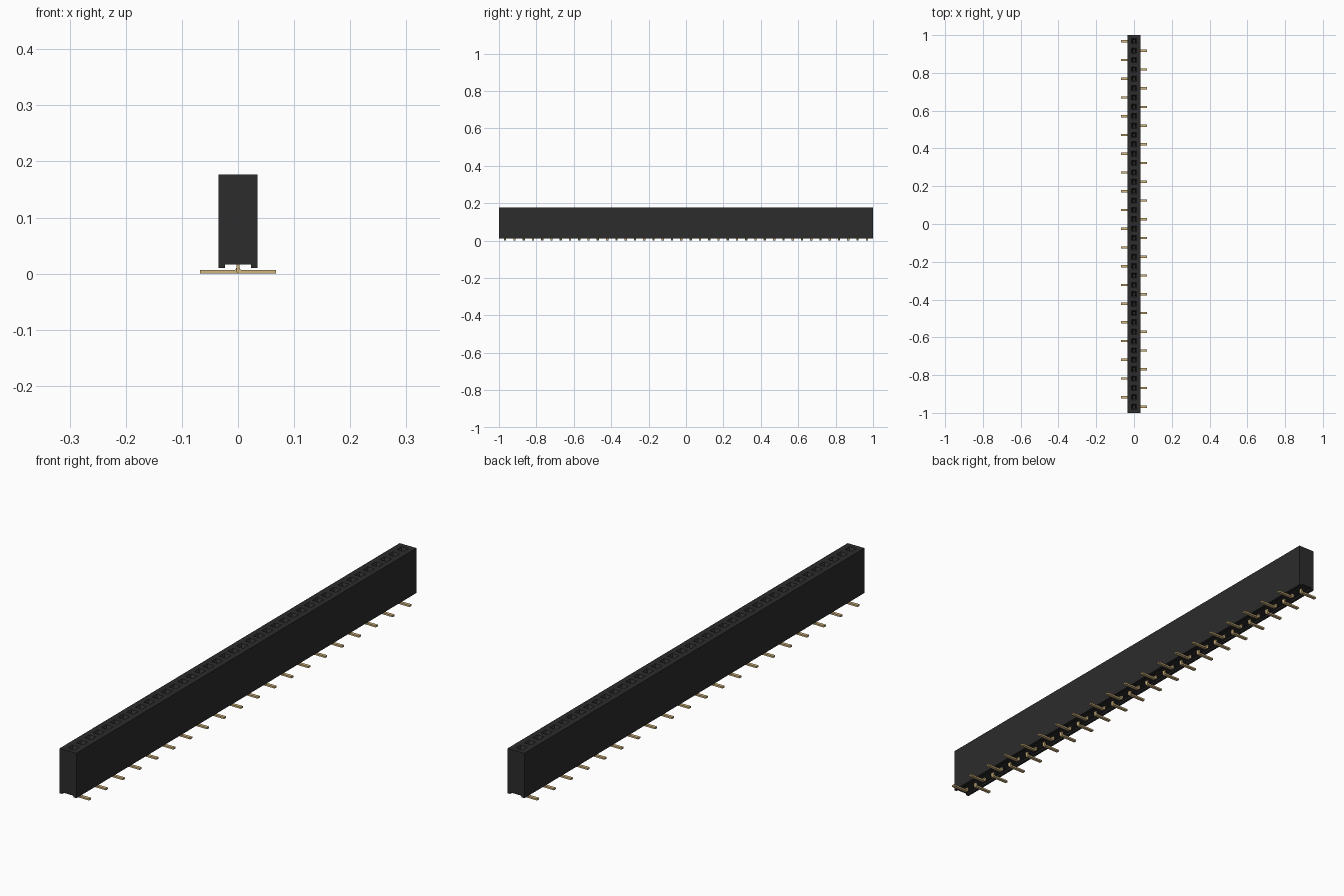
import bpy, bmesh, math
from mathutils import Vector

if "Cube" in bpy.data.objects:
    bpy.data.objects.remove(bpy.data.objects["Cube"], do_unlink=True)

COUNT, PITCH = 40, 0.0496
TOP, HALF_W = 0.177, 0.0345


def material(name, rgb, rough):
    m = bpy.data.materials.new(name)
    m.diffuse_color = (*rgb, 1)
    m.use_nodes = True
    b = m.node_tree.nodes["Principled BSDF"]
    b.inputs["Base Color"].default_value = (*rgb, 1)
    b.inputs["Roughness"].default_value = rough
    return m


black = material("black plastic", (0.025, 0.025, 0.025), 0.6)
gold = material("gold metal", (0.64, 0.46, 0.21), 0.4)


def finish(bm, name, mat):
    bmesh.ops.recalc_face_normals(bm, faces=bm.faces)
    me = bpy.data.meshes.new(name)
    bm.to_mesh(me)
    bm.free()
    me.materials.append(mat)
    ob = bpy.data.objects.new(name, me)
    bpy.context.collection.objects.link(ob)
    return ob


def loft(bm, profile, stations):
    """Sweep a closed x-z profile through the given y stations, capping both ends."""
    rings = [[bm.verts.new((x, y, z)) for x, z in profile] for y in stations]
    n = len(profile)
    for a, b in zip(rings, rings[1:]):
        for i in range(n):
            j = (i + 1) % n
            bm.faces.new((a[i], a[j], b[j], b[i]))
    bm.faces.new(rings[0])
    bm.faces.new(rings[-1][::-1])


# Housing: rectangular section with a shallow channel underneath
half = PITCH / 2
section = [(-HALF_W, 0.01), (-0.0235, 0.01), (-0.0235, 0.016), (0.0235, 0.016),
           (0.0235, 0.01), (HALF_W, 0.01), (HALF_W, TOP), (half, TOP),
           (-half, TOP), (-HALF_W, TOP)]
cells = [(i - COUNT / 2) * PITCH for i in range(COUNT + 1)]
bm = bmesh.new()
loft(bm, section, [-1.0] + cells + [1.0])
bmesh.ops.recalc_face_normals(bm, faces=bm.faces)

# Sockets: square mouth, tapered lead-in, deep straight hole
mouths = [f for f in bm.faces if f.normal.z > 0.9
          and abs(f.calc_center_median().x) < 0.001
          and f.calc_center_median().z > TOP - 0.001
          and abs(f.calc_center_median().y) < cells[-1]]
for thickness, depth in ((0.0108, 0), (0.007, -0.012), (0.0005, -0.1)):
    bmesh.ops.inset_individual(bm, faces=mouths, thickness=thickness, depth=depth,
                               use_even_offset=True)
finish(bm, "housing", black)


# Contacts: upright post bent into a foot, alternating sides along the row
def contact_profile(side):
    t, r = 0.003, 0.006
    bend = [(-t + r * (1 - math.cos(a)), r * (1 - math.sin(a)))
            for a in (math.radians(d) for d in (0, 30, 60, 90))]
    inner = [(0.068, 0.0), (0.068, 0.0062), (0.0065, 0.0062), (0.004, 0.0075),
             (t, 0.0105), (t, 0.12), (-t, 0.12)]
    return [(side * x, z) for x, z in bend + inner]


for i in range(COUNT):
    y = (i - (COUNT - 1) / 2) * PITCH
    bm = bmesh.new()
    loft(bm, contact_profile(1 if i % 2 == 0 else -1), [y - 0.006, y + 0.006])
    finish(bm, f"contact_{i + 1:02d}", gold)
